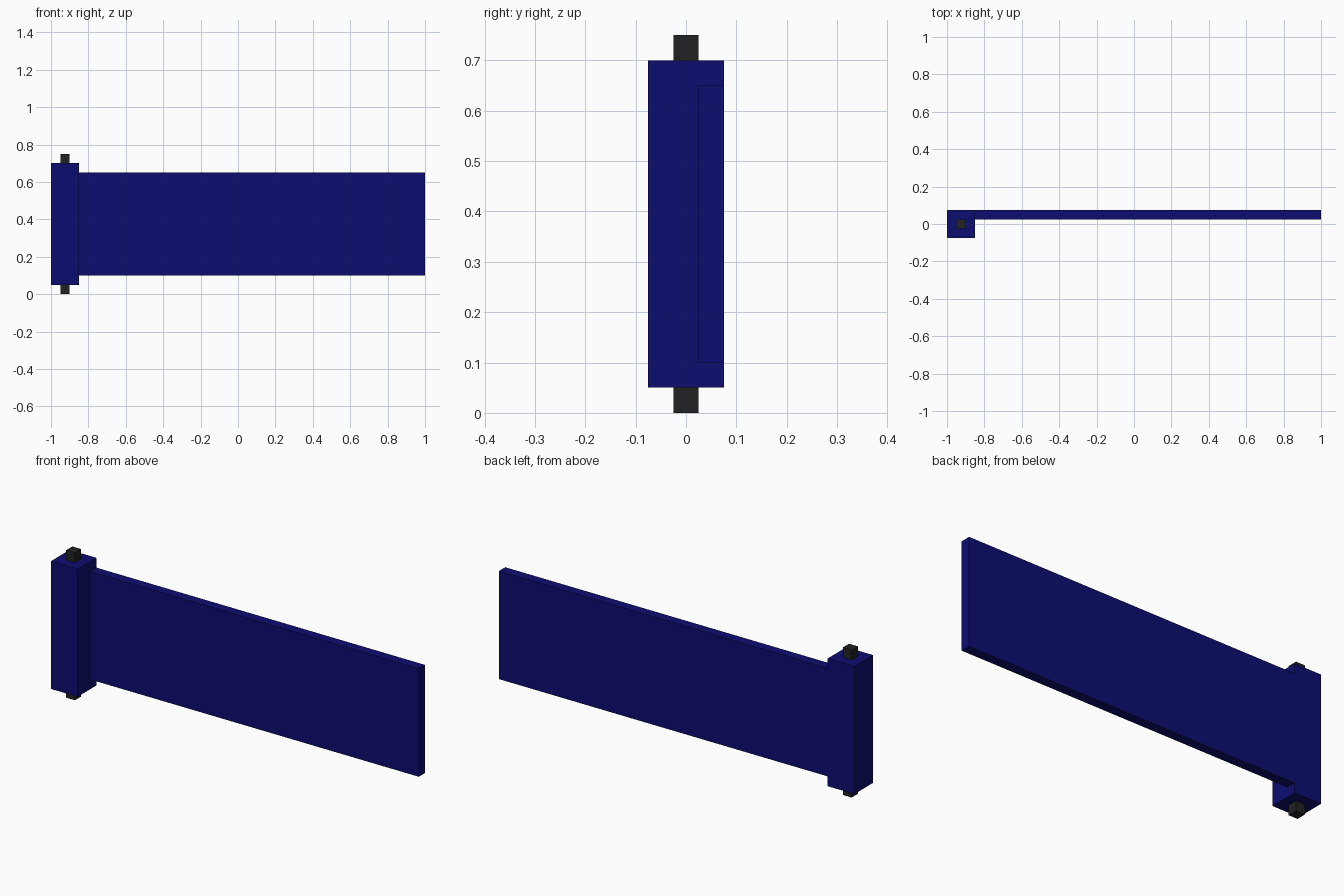
import bpy
import bmesh
from mathutils import Vector

if "Cube" in bpy.data.objects:
    bpy.data.objects.remove(bpy.data.objects["Cube"])


def material(name, rgb):
    m = bpy.data.materials.new(name)
    m.diffuse_color = (*rgb, 1.0)
    m.use_nodes = True
    m.node_tree.nodes["Principled BSDF"].inputs["Base Color"].default_value = m.diffuse_color
    return m


def box(name, lo, hi, mat):
    """Axis-aligned box between two corners."""
    lo, hi = Vector(lo), Vector(hi)
    mesh = bpy.data.meshes.new(name)
    bm = bmesh.new()
    bmesh.ops.create_cube(bm, size=1.0)
    for v in bm.verts:
        v.co = (lo + hi) / 2 + v.co * (hi - lo)
    bm.to_mesh(mesh)
    bm.free()
    mesh.materials.append(mat)
    obj = bpy.data.objects.new(name, mesh)
    bpy.context.collection.objects.link(obj)
    return obj


navy = material("navy blue", (0.004, 0.004, 0.165))
black = material("dark grey", (0.016, 0.016, 0.016))

# Square post the panel swings on
box("hinge_post", (-1.0, -0.075, 0.05), (-0.85, 0.075, 0.70), navy)

# Thin panel, flush with the back of the post
box("gate_panel", (-0.85, 0.025, 0.10), (1.0, 0.075, 0.65), navy)

# Pivot pin running through the post and showing at both ends
box("pivot_pin", (-0.95, -0.025, 0.0), (-0.90, 0.025, 0.75), black)
